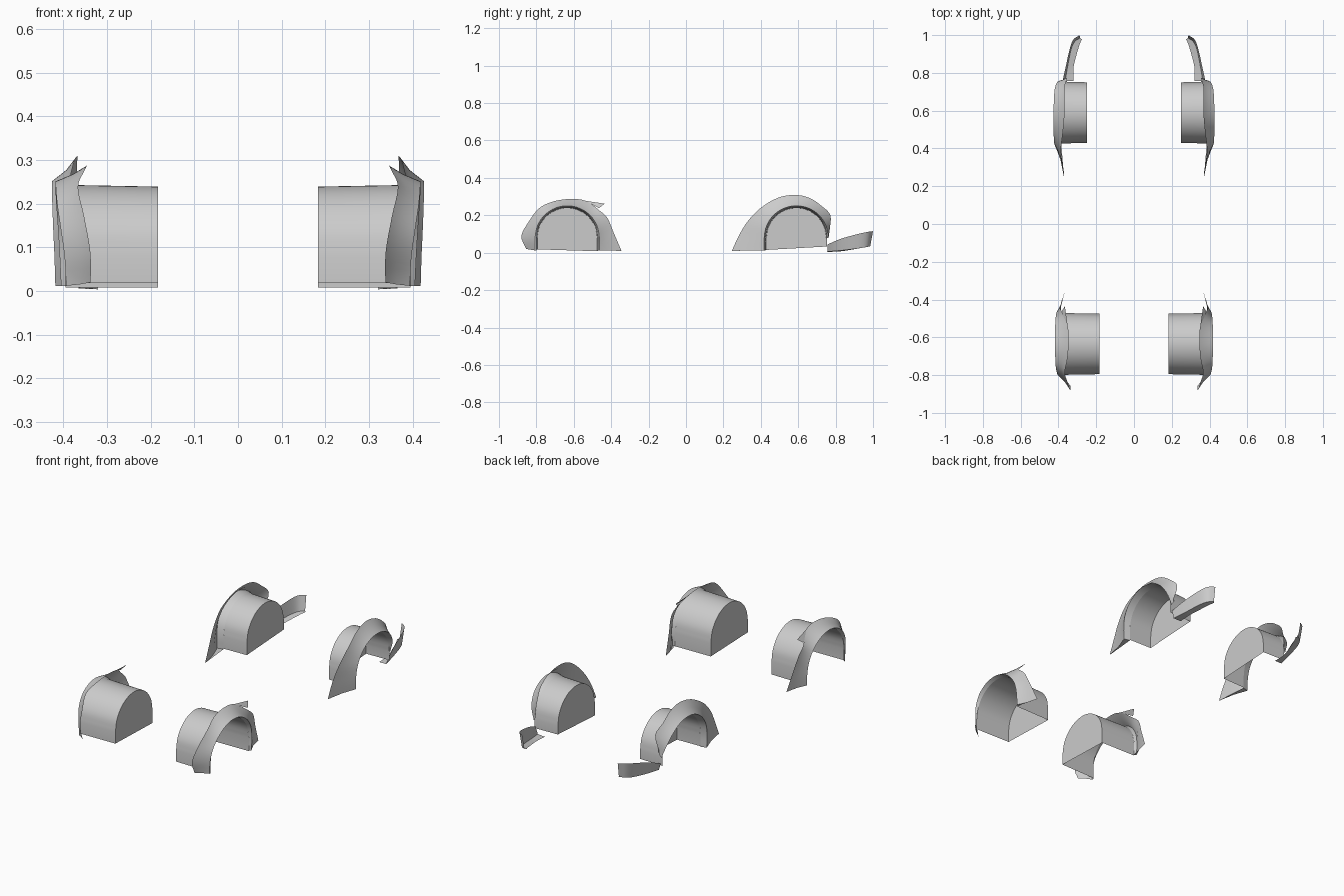
import bpy, bmesh, math
from mathutils import Vector

if "Cube" in bpy.data.objects:
    bpy.data.objects.remove(bpy.data.objects["Cube"])


def smooth_rail(pts, steps=4):
    """Catmull-Rom curve through a few points."""
    p = [Vector(q) for q in pts]
    p = [2 * p[0] - p[1]] + p + [2 * p[-1] - p[-2]]
    out = []
    for i in range(1, len(p) - 2):
        a, b, c, d = p[i - 1:i + 3]
        for k in range(steps):
            t = k / steps
            out.append(0.5 * (2 * b + (c - a) * t + (2 * a - 5 * b + 4 * c - d) * t * t
                              + (3 * b - a - 3 * c + d) * t ** 3))
    return out + [p[-2]]


def arch(cy, r, zc, xs, z_first, z_last):
    """Leg, nine arc points, leg: one x per station, running from -y to +y."""
    pts = [(xs[0], cy - r, z_first)]
    for i in range(9):
        a = math.pi * (1 - i / 8)
        pts.append((xs[i + 1], cy + r * math.cos(a), zc + r * math.sin(a)))
    return pts + [(xs[10], cy + r, z_last)]


def make(name, rails, caps=(), loose=(), angle=35):
    """Skin neighbouring rails, add end caps, mirror to the other side."""
    bm = bmesh.new()
    rows = [[bm.verts.new(p) for p in r] for r in rails]
    for r0, r1 in zip(rows, rows[1:]):
        for i in range(len(r0) - 1):
            bm.faces.new((r0[i], r0[i + 1], r1[i + 1], r1[i]))
    if "side" in caps:
        bm.faces.new(rows[0])
    for end, idx in (("first", 0), ("last", -1)):
        if end in caps:
            bm.faces.new([r[idx] for r in rows])
    for f in loose:
        bm.faces.new([bm.verts.new(p) for p in f])
    bmesh.ops.recalc_face_normals(bm, faces=bm.faces)
    me = bpy.data.meshes.new(name)
    bm.to_mesh(me)
    bm.free()
    ob = bpy.data.objects.new(name, me)
    bpy.context.collection.objects.link(ob)
    bpy.ops.object.select_all(action='DESELECT')
    ob.select_set(True)
    bpy.context.view_layer.objects.active = ob
    bpy.ops.object.shade_smooth_by_angle(angle=math.radians(angle))
    ob.modifiers.new("Mirror", 'MIRROR').use_mirror_merge = False
    return ob


def liner(name, cy, x_in, x_out, z_first, z_last):
    """Wheel-house tunnel: open outside and below, closed at the inner side."""
    rails = []
    for x, r in ((x_in, 0.160), (x_out, 0.164)):
        a = arch(cy, r, 0.079, [x] * 11, z_first, z_last)
        arc = smooth_rail(a[1:-1])
        rails.append([a[0]] + arc + [a[-1]])
    make(name, rails, caps=("side",))


def flare(name, outer, cy, rim_x, lip_x, caps, loose=()):
    """Fender flare: body edge, concave middle, rim, and lip back to the liner."""
    n = len(outer)
    rim = arch(cy, 0.172, 0.079, rim_x, 0.012, 0.012)[:n]
    lip = arch(cy, 0.164, 0.079, [lip_x] * 11, 0.012, 0.012)[:n]
    o, r, l = smooth_rail(outer), smooth_rail(rim), smooth_rail(lip)
    mid = [a.lerp(b, 0.55) - Vector((0.007, 0, 0)) for a, b in zip(o, r)]
    make(name, [o, mid, r, l], caps, loose)


# Wheel-house liners
liner("front_wheel_liner", -0.635, 0.183, 0.395, 0.018, 0.008)
liner("rear_wheel_liner", 0.59, 0.248, 0.385, 0.015, 0.033)

# Front fender flare, from the bumper end to the sill end
front_edge = [(.337, -.855, .02), (.338, -.88, .09), (.352, -.838, .17), (.366, -.785, .238),
              (.352, -.71, .274), (.346, -.62, .287), (.352, -.535, .277), (.384, -.462, .225),
              (.386, -.42, .185), (.376, -.388, .11), (.364, -.345, .01)]
flare("front_fender_flare", front_edge, -0.635,
      [.393, .397, .406, .414, .417, .418, .418, .416, .412, .408, .405], 0.395,
      ("first", "last"),
      loose=[[(.352, -.535, .277), (.366, -.435, .262), (.384, -.465, .238)]])

# Rear fender flare, from the sill end to the bumper end
rear_edge = [(.370, .245, .01), (.372, .282, .09), (.380, .33, .168), (.386, .40, .24),
             (.376, .49, .293), (.368, .58, .309), (.368, .66, .293), (.368, .725, .25),
             (.355, .772, .2), (.372, .768, .12)]
flare("rear_fender_flare", rear_edge, 0.59,
      [.418, .420, .423, .425, .426, .426, .424, .420, .408, .385, .385], 0.385,
      ("first",))

# Rear bumper corner strip: upright face with a ledge along its bottom
top = [(.378, .758, .045), (.362, .83, .075), (.342, .92, .1), (.322, .975, .112), (.288, 1.0, .115)]
low = [(.365, .755, .006), (.352, .83, .012), (.334, .92, .023), (.314, .965, .03), (.285, .985, .035)]
ledge = [(.320, .758, .004), (.320, .83, .008), (.303, .90, .019), (.288, .95, .028), (.276, .978, .034)]
make("rear_bumper_strip", [smooth_rail(top), smooth_rail(low), smooth_rail(ledge)])
